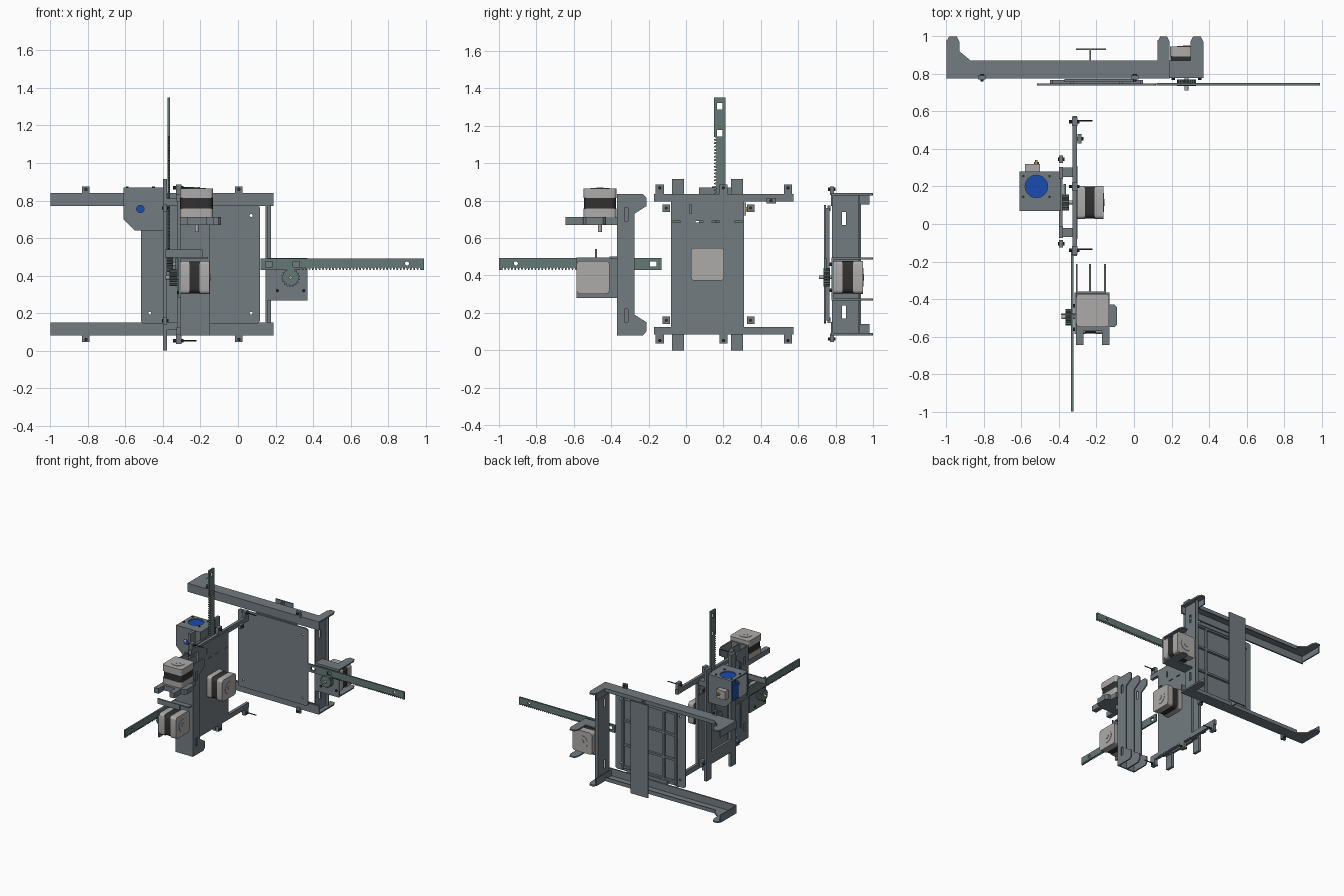
import bpy, bmesh, math
from mathutils import Vector, Matrix

if "Cube" in bpy.data.objects:
    bpy.data.objects.remove(bpy.data.objects["Cube"])


def mat(name, c):
    m = bpy.data.materials.new(name)
    m.diffuse_color = (*c, 1)
    m.use_nodes = True
    m.node_tree.nodes["Principled BSDF"].inputs["Base Color"].default_value = m.diffuse_color
    return m


STEEL = mat("steel", (0.17, 0.2, 0.22))
GREEN = mat("rack_green", (0.13, 0.19, 0.18))
DARK = mat("dark", (0.03, 0.03, 0.03))
LIGHT = mat("light_metal", (0.42, 0.41, 0.40))
BLUE = mat("blue", (0.01, 0.07, 0.45))
GOLD = mat("brass", (0.6, 0.35, 0.06))


def prism(name, pts, axis, lo, hi, m=STEEL):
    """Extrude a 2D profile; axis x: (y,z), y: (x,z), z: (x,y)."""
    put = {'x': lambda p, h: (h, p[0], p[1]), 'y': lambda p, h: (p[0], h, p[1]),
           'z': lambda p, h: (p[0], p[1], h)}[axis]
    bm = bmesh.new()
    a = [bm.verts.new(put(p, lo)) for p in pts]
    b = [bm.verts.new(put(p, hi)) for p in pts]
    bm.faces.new(a)
    bm.faces.new(b)
    for i in range(len(pts)):
        j = (i + 1) % len(pts)
        bm.faces.new((a[i], a[j], b[j], b[i]))
    bmesh.ops.recalc_face_normals(bm, faces=bm.faces)
    me = bpy.data.meshes.new(name)
    bm.to_mesh(me)
    bm.free()
    me.materials.append(m)
    ob = bpy.data.objects.new(name, me)
    bpy.context.collection.objects.link(ob)
    return ob


def box(name, x0, x1, y0, y1, z0, z1, m=STEEL):
    return prism(name, [(x0, y0), (x1, y0), (x1, y1), (x0, y1)], 'z', z0, z1, m)


def circle(u, v, r, n=24):
    return [(u + r * math.cos(2 * math.pi * i / n), v + r * math.sin(2 * math.pi * i / n)) for i in range(n)]


def cyl(name, u, v, r, axis, lo, hi, m=STEEL, n=24):
    return prism(name, circle(u, v, r, n), axis, lo, hi, m)


def rounded(s, r):
    return [(sx * (s - r) + r * math.cos(a), sy * (s - r) + r * math.sin(a))
            for k, (sx, sy) in enumerate([(1, 1), (-1, 1), (-1, -1), (1, -1)])
            for a in [math.pi / 2 * (k + t / 4) for t in range(5)]]


def cut(ob, *cutters):
    for c in cutters:
        md = ob.modifiers.new("cut", 'BOOLEAN')
        md.operation, md.object, md.solver = 'DIFFERENCE', c, 'EXACT'
        bpy.context.view_layer.objects.active = ob
        bpy.ops.object.modifier_apply(modifier=md.name)
        bpy.data.objects.remove(c)
    return ob


def motor(name, at, d, length):
    q = Vector(d).to_track_quat('Z', 'Y').to_matrix().to_4x4()
    L = length
    parts = [prism(name + "_front_cap", rounded(.088, .02), 'z', 0, L * .3, LIGHT),
             prism(name + "_core", rounded(.086, .03), 'z', L * .3, L * .66, DARK),
             prism(name + "_rear_cap", rounded(.088, .02), 'z', L * .66, L, LIGHT),
             cyl(name + "_rear_ring", 0, 0, .05, 'z', L, L + .003, LIGHT),
             cyl(name + "_rear_bearing", 0, 0, .018, 'z', L, L + .006, LIGHT),
             cyl(name + "_boss", 0, 0, .045, 'z', -.012, 0, LIGHT),
             cyl(name + "_shaft", 0, 0, .010, 'z', -.08, 0, LIGHT)]
    for p in parts:
        p.data.transform(Matrix.Translation(at) @ q)


def gear(name, u, v, r, axis, lo, hi, n=18):
    pts = []
    for i in range(n):
        for f, rr in ((0, .84), (.25, 1), (.5, 1), (.75, .84)):
            a = 2 * math.pi * (i + f) / n
            pts.append((u + r * rr * math.cos(a), v + r * rr * math.sin(a)))
    return prism(name, pts, axis, lo, hi, GREEN)


def rack(name, f, axis, lo, hi):
    pts = [(0, .062), (0, 0), (.21, 0)]
    u = .21
    while u < .85:
        pts += [(u + .003, .012), (u + .008, .012), (u + .012, 0), (u + .018, 0)]
        u += .018
    pts += [(.87, 0), (.87, .062)]
    ob = prism(name, [f(*p) for p in pts], axis, lo, hi, GREEN)
    holes = [[(c - .018, .017), (c + .018, .017), (c + .018, .045), (c - .018, .045)] for c in (.045, .19)]
    holes.append(circle(.78, .034, .011, 12))
    return cut(ob, *[prism("cutter", [f(*p) for p in h], axis, lo - .05, hi + .05) for h in holes])


def screw(name, u, v, axis, lo, hi):
    cyl(name, u, v, .009, axis, lo, hi, DARK, 8)


# ---------- rear assembly: sliding bed on a three-sided frame ----------
for s, tag in ((1, "upper"), (-1, "lower")):
    Z = lambda z: .46 + s * (z - .46)
    box(f"rear_{tag}_rail_wall", -1, .19, .775, .787, *sorted((Z(.77), Z(.835))))
    horn = [(-1, .775), (.19, .775), (.19, .97), (.175, 1), (.14, 1), (.125, .97), (.125, .87),
            (-.87, .87), (-.93, .92), (-.93, .97), (-.945, 1), (-.985, 1), (-1, .97)]
    prism(f"rear_{tag}_rail_flange", horn, 'z', *sorted((Z(.828), Z(.84))))
    box(f"rear_{tag}_rail_back_lip", -.87, .125, .862, .87, *sorted((Z(.81), Z(.835))))
    for x0, x1 in ((-1, -.93), (.125, .19)):
        box(f"rear_{tag}_rail_gusset", x0, x0 + .01, .78, .98, *sorted((Z(.78), Z(.835))))
    for x in (-.81, .005):
        box(f"rear_{tag}_guide_tab", x - .02, x + .02, .77, .79, *sorted((Z(.83), Z(.875))))
        screw("rear_tab_screw", x, Z(.86), 'y', .758, .80)
    box(f"rear_{tag}_bed_slide", -.37, .0, .757, .772, *sorted((Z(.745), Z(.775))))
# side upright and the wide strip across the back
up = box("rear_side_upright", .146, .156, .78, .93, .08, .835)
cut(up, *[box("cutter", .1, .2, .835, .855, z, z + .07) for z in (.17, .67)])
box("rear_upright_back_lip", .146, .175, .92, .93, .09, .83)
box("rear_strip", -.31, -.15, .926, .936, .08, .84)
box("rear_strip_web", -.238, -.228, .86, .93, .08, .84)
# bed plate with ribs on its back
bed = prism("bed_plate", [(x - .2, z + .46) for x, z in rounded(.317, .02)], 'y', .738, .748)
cut(bed, *[cyl("cutter", x, z, .008, 'y', .7, .8, n=12) for x in (-.47, .07) for z in (.2, .72)])
for x in (-.44, -.33, -.07, .04):
    box("bed_vertical_rib", x - .008, x + .008, .748, .768, .16, .76)
for z in (.18, .36, .56, .74):
    box("bed_cross_rib", -.44, .04, .748, .766, z - .008, z + .008)
# bed drive
rack("bed_rack", lambda u, v: (.12 + u, .43 + v), 'y', .738, .752)
motor("bed_motor", (.28, .79, .39), (0, 1, 0), .155)
gear("bed_gear", .28, .39, .05, 'y', .735, .77)
box("bed_motor_plate", .15, .37, .777, .79, .27, .495)
for z in (.272, .49):
    prism("bed_motor_arm", [(.15, .777), (.37, .777), (.37, .97), (.355, 1), (.315, 1), (.30, .97),
                            (.30, .87), (.15, .87)], 'z', z - .005, z + .005)
for x in (.21, .35):
    for z in (.32, .46):
        screw("bed_motor_screw", x, z, 'y', .768, .79)

# ---------- middle assembly: carriage with vertical travel ----------
plate = box("carriage_plate", -.325, -.302, -.08, .31, .09, .82)
cut(plate, *[box("cutter", -.4, -.2, y - .02, y + .02, .682, .69) for y in (-.05, .07, .16, .28)],
    box("cutter", -.4, -.2, .02, .03, .73, .78))
for s, tag in ((1, "upper"), (-1, "lower")):
    Z = lambda z: .46 + s * (z - .46)
    box(f"carriage_{tag}_rail", -.328, -.304, -.17, .575, *sorted((Z(.795), Z(.835))))
    for y in (-.14, .20, .545):
        box(f"carriage_{tag}_tab", -.33, -.302, y - .022, y + .022, *sorted((Z(.83), Z(.885))))
        screw("carriage_tab_screw", y, Z(.868), 'x', -.345, -.29)
    for y in (-.135, .55):
        cyl("carriage_long_screw", y, Z(.868), .004, 'x', -.33, -.22, DARK, 8)
    for y in (-.105, .345):
        box("slider_side_tab", -.40, -.378, y - .02, y + .02, *sorted((Z(.74), Z(.78))))
        screw("slider_side_screw", y, Z(.76), 'x', -.405, -.37)
    for y in (-.045, .275):
        box("slider_spacer", -.38, -.325, y - .025, y + .025, *sorted((Z(.77), Z(.81))))
    box("slider_cross_bar", -.40, -.38, -.075, .305, *sorted((Z(.70), Z(.80))))
for y in (-.075, .24):
    box("slider_leg", -.40, -.378, y, y + .065, .0, .915)
box("end_stop", -.30, -.28, .43, .48, .785, .815)
screw("end_stop_button", .455, .80, 'x', -.315, -.27)
rack("lift_rack", lambda u, v: (.15 + v, 1.35 - u), 'x', -.376, -.362)
motor("lift_motor", (-.302, .115, .46), (1, 0, 0), .14)
gear("lift_gear", .115, .46, .042, 'x', -.385, -.345)
# extruder housing, open on the chamfered side
wall = [(-.61, .87), (-.39, .87), (-.39, .64), (-.55, .64), (-.61, .70)]
for y0, y1, n in ((.07, .08, "front"), (.27, .28, "rear")):
    cut(prism(f"extruder_{n}_wall", wall, 'y', y0, y1), cyl("cutter", -.52, .755, .02, 'y', y0 - .1, y1 + .1))
cut(box("extruder_top", -.61, -.39, .07, .28, .86, .87), cyl("cutter", -.52, .20, .06, 'z', .8, .95, n=32))
box("extruder_side_wall", -.40, -.39, .07, .28, .64, .87)
cyl("extruder_blue_fan", -.52, .20, .062, 'z', .80, .862, BLUE, 32)
box("extruder_blue_block", -.575, -.46, .14, .262, .67, .80, BLUE)
for x in (-.59, -.45):
    for y in (.145, .255):
        cyl("extruder_screw", x, y, .007, 'z', .866, .876, DARK, 8)
box("extruder_hot_block", -.58, -.50, .28, .32, .72, .79, LIGHT)
cyl("extruder_nozzle", -.52, .755, .014, 'y', .32, .33, GOLD, 6)
cyl("extruder_nozzle_tip", -.52, .755, .007, 'y', .33, .34, GOLD, 12)

# ---------- front assembly: fixed column with two motors ----------
box("column_face", -.31, -.15, -.37, -.36, .08, .835)
rib = [(-.37, .08), (-.23, .08), (-.212, .10), (-.212, .15), (-.275, .19),
       (-.275, .73), (-.212, .77), (-.212, .815), (-.23, .835), (-.37, .835)]
for x in (-.31, -.16):
    cut(prism("column_side_rib", rib, 'x', x, x + .01),
        *[box("cutter", x - .05, x + .05, -.33, -.31, z, z + .07) for z in (.15, .69)])
prism("column_centre_rib", rib, 'x', -.24, -.23)
rack("feed_rack", lambda u, v: (-.13 - u, .43 + v), 'x', -.336, -.323)
motor("feed_motor", (-.305, -.497, .39), (1, 0, 0), .152)
gear("feed_gear", -.497, .39, .045, 'x', -.365, -.322)
box("feed_motor_plate", -.318, -.305, -.585, -.37, .28, .497)
box("feed_motor_shelf", -.318, -.16, -.41, -.365, .49, .50)
box("feed_rack_keeper", -.39, -.19, -.486, -.476, .497, .54)
for y in (-.56, -.435):
    screw("feed_motor_screw", y, .31, 'x', -.325, -.30)
# upper motor on its forked bracket
motor("top_motor", (-.22, -.46, .712), (0, 0, 1), .153)
fork = [(-.31, -.365), (-.13, -.365), (-.13, -.43), (-.105, -.43), (-.09, -.445), (-.09, -.535),
        (-.105, -.55), (-.13, -.55), (-.13, -.645), (-.17, -.645), (-.17, -.57), (-.27, -.57),
        (-.27, -.645), (-.31, -.645)]
prism("top_motor_bracket", fork, 'z', .67, .712)

# smooth only the round surfaces
bpy.ops.object.select_all(action='SELECT')
bpy.ops.object.shade_smooth_by_angle(angle=math.radians(28))
